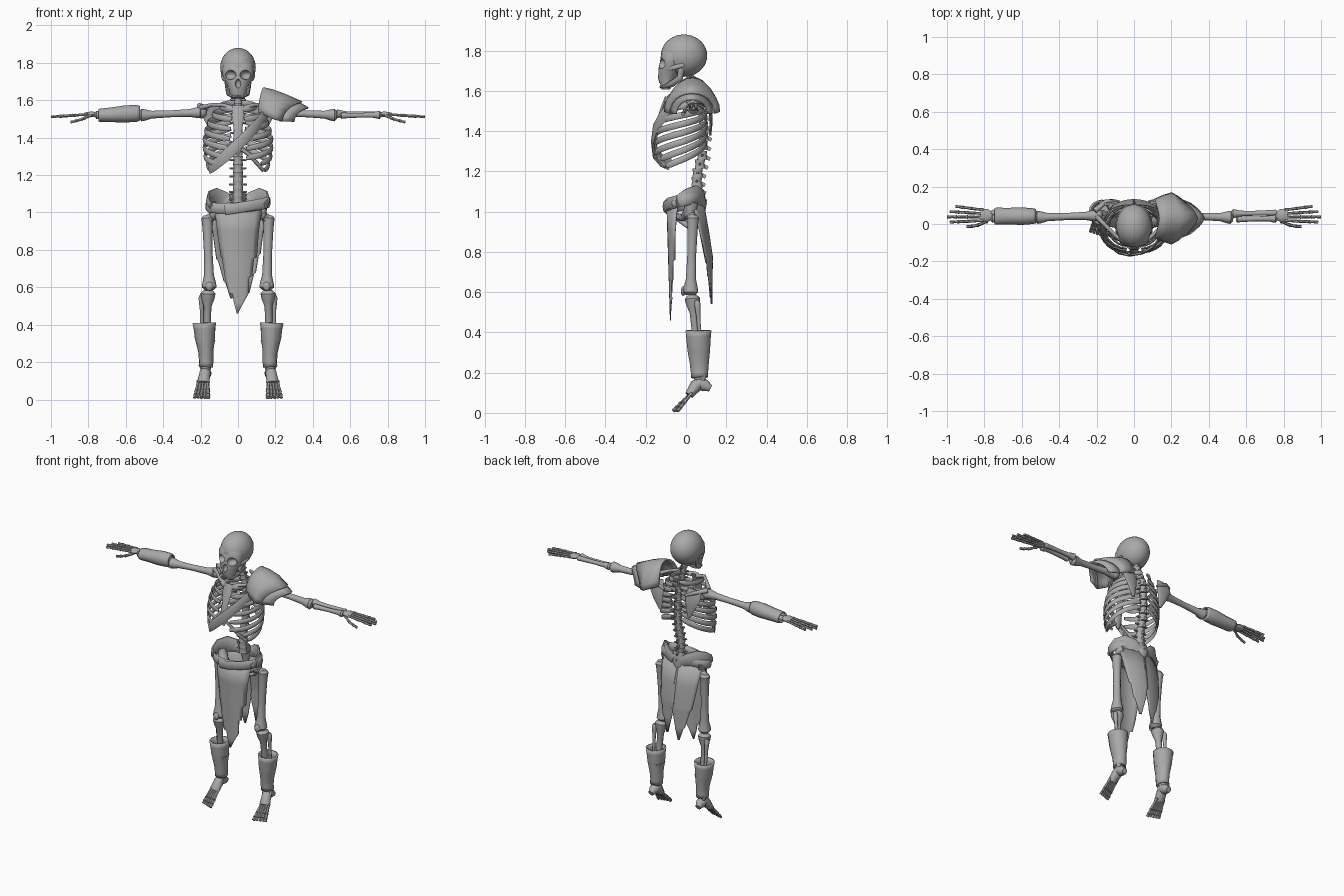
import bpy, bmesh, math
from mathutils import Vector

cube = bpy.data.objects.get("Cube")
if cube:
    bpy.data.objects.remove(cube, do_unlink=True)

grey = bpy.data.materials.new("bone_grey")
grey.use_nodes = True
grey.diffuse_color = (0.4, 0.4, 0.4, 1)
grey.node_tree.nodes["Principled BSDF"].inputs["Base Color"].default_value = (0.4, 0.4, 0.4, 1)
Z, Y = Vector((0, 0, 1)), Vector((0, 1, 0))
SIDES = (("right", -1), ("left", 1))


def finish(name, bm, thick=0):
    bmesh.ops.recalc_face_normals(bm, faces=bm.faces)
    me = bpy.data.meshes.new(name)
    bm.to_mesh(me)
    bm.free()
    me.materials.append(grey)
    ob = bpy.data.objects.new(name, me)
    bpy.context.collection.objects.link(ob)
    if thick:
        mod = ob.modifiers.new("thickness", 'SOLIDIFY')
        mod.thickness, mod.offset = thick, 0
    return ob


def loft(name, pts, radii, up=Z, n=10, closed=False, thick=0):
    """Sweep ellipses along a path; radii are numbers or (side, up) pairs."""
    bm = bmesh.new()
    pts = [Vector(p) for p in pts]
    if not isinstance(radii, list):
        radii = [radii] * len(pts)
    rings, last = [], len(pts) - 1
    for i, p in enumerate(pts):
        a, b = radii[i] if isinstance(radii[i], tuple) else (radii[i], radii[i])
        prev = pts[i - 1] if i or closed else p
        nxt = pts[(i + 1) % len(pts)] if i < last or closed else p
        t = (nxt - prev).normalized()
        side = t.cross(up).normalized()
        nor = side.cross(t)
        rings.append([bm.verts.new(p + side * a * math.cos(k * math.tau / n) + nor * b * math.sin(k * math.tau / n))
                      for k in range(n)])
    for r, q in zip(rings, rings[1:] + rings[:1] if closed else rings[1:]):
        for k in range(n):
            bm.faces.new((r[k], r[(k + 1) % n], q[(k + 1) % n], q[k]))
    if not closed and not thick:
        bm.faces.new(rings[0])
        bm.faces.new(rings[-1])
    return finish(name, bm, thick)


def bone(name, p, q, shaft, head, tail, up=Z, n=10):
    """Long bone with a knob at each end."""
    p, q = Vector(p), Vector(q)
    steps = (0, .04, .1, .2, .5, .8, .9, .96, 1)
    radii = [head * .6, head, head * .9, shaft * 1.15, shaft, shaft * 1.15, tail * .9, tail, tail * .6]
    return loft(name, [p.lerp(q, s) for s in steps], radii, up, n)


def ball(name, loc, size, seg=20):
    bm = bmesh.new()
    bmesh.ops.create_uvsphere(bm, u_segments=seg, v_segments=seg // 2 + 2, radius=1)
    bmesh.ops.scale(bm, vec=size, verts=bm.verts)
    bmesh.ops.translate(bm, vec=loc, verts=bm.verts)
    return finish(name, bm)


def sheet(name, rows, thick):
    bm = bmesh.new()
    grid = [[bm.verts.new(p) for p in row] for row in rows]
    for r, q in zip(grid, grid[1:]):
        for k in range(len(r) - 1):
            bm.faces.new((r[k], r[k + 1], q[k + 1], q[k]))
    return finish(name, bm, thick)


# Skull with hollow sockets
skull = [ball("cranium", (0, -.01, 1.775), (.095, .115, .105), 32)]
face_rows = ((1.81, -.04, .07, .05), (1.775, -.07, .083, .057), (1.735, -.075, .083, .055),
             (1.7, -.085, .066, .053), (1.665, -.095, .05, .046), (1.64, -.095, .045, .038))
skull.append(loft("face", [(0, c, z) for z, c, a, b in face_rows], [(a, b) for z, c, a, b in face_rows], Y, 20))
cutters = [ball("nose_cutter", (0, -.145, 1.69), (.016, .03, .025))]
for side, s in SIDES:
    cutters.append(ball(side + "_eye_cutter", (s * .042, -.13, 1.736), (.032, .04, .026)))
    loft(side + "_cheekbone", [(s * .055, -.1, 1.71), (s * .077, -.06, 1.715), (s * .084, -.01, 1.73)], (.008, .012))
    loft(side + "_jaw", [(s * .068, -.02, 1.73), (s * .06, -.03, 1.665), (s * .052, -.07, 1.635),
                         (s * .03, -.105, 1.62), (0, -.115, 1.62)], [(.008, .016)] * 2 + [(.01, .018)] * 3, Y)
for cutter in cutters:
    cutter.hide_render = True
    cutter.hide_set(True)
    for part in skull:
        mod = part.modifiers.new("socket", 'BOOLEAN')
        mod.operation, mod.object = 'DIFFERENCE', cutter
loft("teeth", [(0, -.1, 1.655), (0, -.1, 1.608)], [(.042, .034), (.038, .022)], Y, 14)

# Spine
spine = [Vector((0, y, z)) for y, z in
         ((.01, 1.71), (.035, 1.62), (.075, 1.53), (.09, 1.4), (.08, 1.28), (.052, 1.17), (.06, 1.07))]
COUNT = 16
for i in range(COUNT):
    f = i / (COUNT - 1) * (len(spine) - 1)
    j = min(int(f), len(spine) - 2)
    c = spine[j].lerp(spine[j + 1], f - j)
    r = .02 + .009 * i / COUNT
    h = Vector((0, 0, .022))
    loft("vertebra", [c - h, c - h * .65, c, c + h * .65, c + h], [r, r, r * .85, r, r], Y)
    loft("transverse_process", [c - Vector((r + .02, 0, 0)), c, c + Vector((r + .02, 0, 0))], [.005, .009, .005], n=6)
    loft("spinous_process", [c, c + Vector((0, r + .014, -.02))], [(.007, .014), (.005, .01)], n=6)

# Rib cage
widths = (.095, .135, .16, .175, .183, .183, .178, .165)
for side, s in SIDES:
    for i, w in enumerate(widths):
        depth = .085 + .05 * math.sin(min(i / 5, 1) * math.pi / 2)
        reach = 1 if i < 6 else 1.42 - .1 * i
        pts = []
        for k in range(15):
            t = k / 14 * reach
            ang = math.radians(82 - 162 * t)
            pts.append((s * w * abs(math.cos(ang)) ** .8,
                        -.02 + (.12 if ang > 0 else depth) * math.sin(ang),
                        1.588 - .035 * i - (.038 + .017 * i) * t ** .9))
        loft(side + "_rib", pts, [(.006, .011)] + [(.006, .016)] * 13 + [(.005, .01)], n=8)
    loft(side + "_rib_cartilage", [(s * .02, -.152, 1.34), (s * .06, -.148, 1.31), (s * .1, -.132, 1.265),
                                   (s * .135, -.1, 1.225)], (.007, .012), n=8)
    # Shoulder girdle
    loft(side + "_collarbone", [(s * .02, -.09, 1.555), (s * .08, -.08, 1.575), (s * .14, -.02, 1.575),
                                (s * .2, .04, 1.56)], [.014, .01, .01, .014])
    loft(side + "_shoulder_blade", [(s * .14, .105, 1.57), (s * .135, .12, 1.52), (s * .12, .125, 1.45),
                                    (s * .105, .12, 1.38)], [(.045, .008), (.055, .008), (.035, .008), (.01, .006)], Y)
    loft(side + "_blade_ridge", [(s * .08, .12, 1.52), (s * .15, .12, 1.555), (s * .21, .07, 1.57)],
         [.008, .012, .016])
loft("breastbone", [(0, -.095, 1.57), (0, -.115, 1.52), (0, -.14, 1.44), (0, -.153, 1.36), (0, -.152, 1.31)],
     [(.03, .01), (.034, .01), (.022, .01), (.028, .01), (.008, .006)], Y)

# Arms and hands
for side, s in SIDES:
    ball(side + "_shoulder_joint", (s * .195, .05, 1.535), (.03, .032, .032), 14)
    bone(side + "_upper_arm", (s * .19, .045, 1.535), (s * .53, .035, 1.52), .019, .032, .035)
    bone(side + "_ulna", (s * .52, .055, 1.528), (s * .765, .06, 1.525), .013, .024, .017)
    bone(side + "_radius", (s * .545, .025, 1.518), (s * .765, .03, 1.522), .013, .018, .023)
    loft(side + "_wrist", [(s * .76, .045, 1.525), (s * .785, .045, 1.525), (s * .82, .045, 1.523)],
         [(.022, .013), (.036, .016), (.034, .012)])
    for k, tip in enumerate((.955, .985, 1.0, .985)):
        y0, y1 = .075 - .019 * k, .094 - .028 * k
        joints = [Vector((s * .805, y0, 1.525)).lerp(Vector((s * tip, y1, 1.512)), t) for t in (0, .42, .72, 1)]
        for j in range(3):
            bone(side + "_finger", joints[j], joints[j + 1], .0068, .0105, .0085, n=6)
    thumb = [(s * .785, .015, 1.52), (s * .83, -.005, 1.5), (s * .865, -.012, 1.49), (s * .895, -.014, 1.483)]
    for p, q in zip(thumb, thumb[1:]):
        bone(side + "_thumb", p, q, .0075, .011, .009, n=6)
loft("bracer", [(-x, .042, z) for x, z in ((.525, 1.53), (.54, 1.53), (.6, 1.527), (.68, 1.522), (.73, 1.52), (.745, 1.52))],
     [(.034, .036), (.038, .042), (.043, .043), (.04, .036), (.042, .033), (.04, .031)], n=14, thick=.008)

# Pelvis
for side, s in SIDES:
    loft(side + "_hip_wing", [(s * .03, .085, 1.05), (s * .07, .08, 1.07), (s * .115, .05, 1.08), (s * .15, .01, 1.072),
                              (s * .16, -.03, 1.055), (s * .145, -.065, 1.035)],
         [(.014, .03), (.013, .042), (.013, .053), (.013, .045), (.012, .032), (.01, .015)])
    loft(side + "_hip_socket", [(s * .14, .03, 1.05), (s * .125, .02, 1.0), (s * .08, -.01, .97), (0, -.045, .975)],
         [(.02, .03), (.03, .035), .018, .018], Y)
    loft(side + "_sit_bone", [(s * .12, .04, .99), (s * .09, .05, .93), (s * .05, .01, .93), (0, -.04, .965)], .014, Y)
loft("sacrum", [(0, .065, 1.1), (0, .085, 1.04), (0, .08, .97)], [(.045, .022), (.04, .02), (.012, .01)], Y)

# Belt and cloths
loft("belt", [(.165 * math.cos(a), -.005 + .088 * math.sin(a), 1.045 + .018 * math.sin(a) + .012 * math.cos(a))
              for a in (k * math.tau / 28 for k in range(28))], (.01, .028), n=8, closed=True)
loft("belt_end", [(-.07, -.098, 1.015), (.0, -.108, 1.025), (.09, -.092, 1.04), (.165, -.04, 1.055)], (.008, .028), n=8)


def cloth(name, rows, y_at):
    pts = []
    for z, x0, x1 in rows:
        xs = [x0 + (x1 - x0) * k / 8 for k in range(9)]
        pts.append([(x, y_at(x, z), z) for x in xs])
    sheet(name, pts, .006)


cloth("front_cloth", ((1.03, -.125, .13), (.9, -.11, .11), (.76, -.09, .1), (.755, -.085, .085), (.66, -.07, .075),
                      (.655, -.07, .06), (.57, -.05, .055), (.565, -.03, .055), (.52, -.022, .03), (.46, -.006, .0)),
      lambda x, z: -.094 + 3 * x * x + .03 * (1.03 - z))
back_y = lambda x, z: .085 + .045 * min(1, (1.05 - z) * 4) - 2.4 * x * x
cloth("back_cloth_left", ((1.05, -.01, .15), (.9, -.005, .135), (.78, .0, .12), (.77, .0, .11), (.68, .015, .095),
                          (.67, .02, .085), (.57, .045, .06)), back_y)
cloth("back_cloth_right", ((1.05, -.15, .0), (.9, -.135, .01), (.75, -.115, .01), (.74, -.105, .01), (.63, -.075, -.01),
                           (.62, -.065, -.01), (.54, -.04, -.03)), back_y)

# Legs, greaves and feet
for side, s in SIDES:
    ball(side + "_hip_ball", (s * .125, .02, .99), (.03, .03, .03), 14)
    loft(side + "_thigh_neck", [(s * .125, .02, .99), (s * .165, .035, .96)], [.02, .026], Y)
    bone(side + "_thigh", (s * .165, .035, .985), (s * .153, .022, .585), .023, .032, .04, Y)
    ball(side + "_kneecap", (s * .153, -.014, .605), (.02, .012, .024), 12)
    bone(side + "_shin", (s * .16, .03, .585), (s * .172, .07, .15), .018, .04, .028, Y)
    bone(side + "_calf_bone", (s * .195, .055, .56), (s * .19, .085, .16), .009, .016, .016, Y)
    loft(side + "_greave", [(s * x, y, z) for x, y, z in ((.18, .062, .41), (.179, .062, .38), (.177, .063, .33),
                                                        (.175, .064, .3), (.172, .066, .25), (.17, .067, .2),
                                                        (.172, .068, .175))],
         [(.058, .061), (.053, .058), (.049, .054), (.043, .051), (.035, .044), (.033, .039), (.034, .038)],
         Y, 14, thick=.01)
    loft(side + "_greave_strap", [(s * .174, .064, .318), (s * .174, .064, .294)], [(.053, .056), (.047, .052)], Y, 14)
    loft(side + "_heel", [(s * .172, .05, .155), (s * .174, .09, .138), (s * .175, .122, .122)], [.028, .032, .018])
    loft(side + "_instep", [(s * .172, .085, .165), (s * .178, .05, .135), (s * .187, .015, .088)],
         [(.026, .024), (.031, .032), (.034, .02)])
    for k in range(5):
        a = Vector((s * (.163 + .012 * k), .03, .1))
        b = Vector((s * (.16 + .018 * k), -.065 + .006 * k, .009))
        thick = .012 if k == 0 else .0095
        for t0, t1 in ((0, .6), (.6, .82), (.82, 1)):
            bone(side + "_toe", a.lerp(b, t0), a.lerp(b, t1), thick * .8, thick * 1.15, thick, n=6)


# Shoulder armour: arched plates given as (top x, top z, end x, end z, half width)
def plate(name, spans):
    rows = []
    for tx, tz, ex, ez, hw in spans:
        angs = [math.radians(-90 + 15 * k) for k in range(13)]
        rows.append([(tx + (ex - tx) * abs(math.sin(a)) ** 1.5, .03 + hw * math.sin(a), ez + (tz - ez) * math.cos(a))
                     for a in angs])
    sheet(name, rows, .01)


plate("shoulder_plate", ((.135, 1.665, .11, 1.535, .1), (.18, 1.655, .155, 1.515, .12), (.25, 1.63, .2, 1.495, .135),
                         (.34, 1.59, .235, 1.488, .115)))
plate("shoulder_lower_plate", ((.31, 1.595, .225, 1.488, .11), (.375, 1.558, .3, 1.485, .08)))
loft("chest_strap", [(.15, -.055, 1.53), (.11, -.115, 1.475), (.05, -.155, 1.41), (-.02, -.168, 1.345),
                     (-.08, -.156, 1.29), (-.13, -.117, 1.25), (-.155, -.08, 1.235)], (.006, .03), n=8)

# Smooth shading with sharp edges kept
bpy.ops.object.select_all(action='DESELECT')
for ob in bpy.context.scene.objects:
    if ob.type == 'MESH' and not ob.hide_render:
        ob.select_set(True)
        bpy.context.view_layer.objects.active = ob
bpy.ops.object.shade_smooth_by_angle(angle=math.radians(40))
